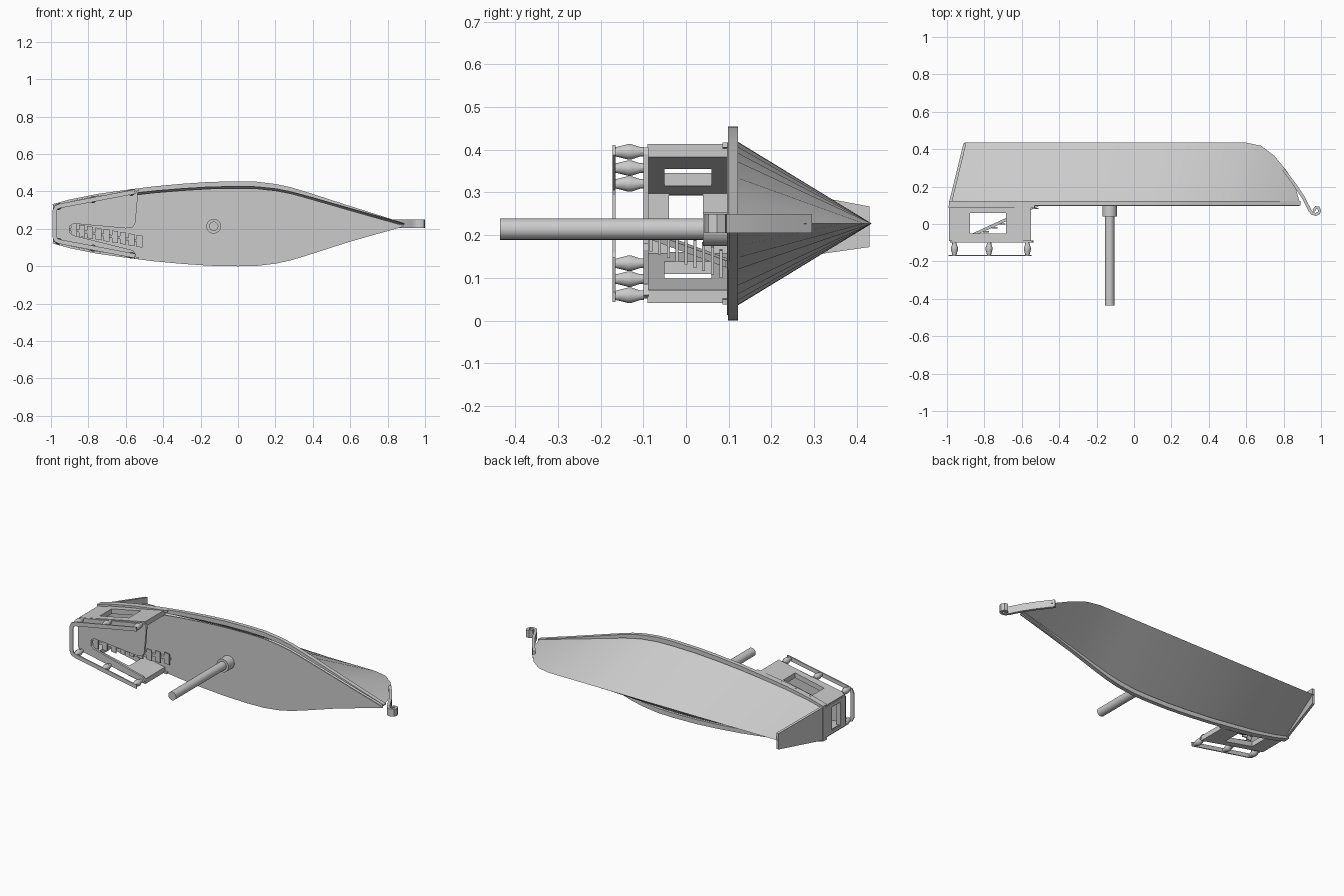
import bpy, bmesh, math
from mathutils import Vector

if "Cube" in bpy.data.objects:
    bpy.data.objects.remove(bpy.data.objects["Cube"])

ZC = 0.227  # centre plane of the ship, which lies on its side (deck faces -y)


def finish(name, verts, faces, smooth=None):
    bm = bmesh.new()
    vs = [bm.verts.new(v) for v in verts]
    for f in faces:
        bm.faces.new([vs[i] for i in f])
    bmesh.ops.remove_doubles(bm, verts=bm.verts[:], dist=1e-5)
    bmesh.ops.recalc_face_normals(bm, faces=bm.faces[:])
    me = bpy.data.meshes.new(name)
    bm.to_mesh(me)
    bm.free()
    ob = bpy.data.objects.new(name, me)
    bpy.context.collection.objects.link(ob)
    if smooth:
        bpy.ops.object.select_all(action='DESELECT')
        ob.select_set(True)
        bpy.context.view_layer.objects.active = ob
        bpy.ops.object.shade_smooth_by_angle(angle=math.radians(smooth))
    return ob


def prism(name, pts, a, b, plane='xz', smooth=None):
    """Extrude a polygon: xz profile along y, or xy profile along z."""
    put = (lambda p, d: (p[0], d, p[1])) if plane == 'xz' else (lambda p, d: (p[0], p[1], d))
    n = len(pts)
    verts = [put(p, a) for p in pts] + [put(p, b) for p in pts]
    faces = [list(range(n)), list(range(n, 2 * n))]
    faces += [(i, (i + 1) % n, n + (i + 1) % n, n + i) for i in range(n)]
    return finish(name, verts, faces, smooth)


def band(name, path, half, a, b, plane='xz', smooth=None):
    """Strip of constant width following an open path."""
    put = (lambda p, d: (p[0], d, p[1])) if plane == 'xz' else (lambda p, d: (p[0], p[1], d))
    P = [Vector(p) for p in path]
    n, verts, faces = len(P), [], []
    for i, p in enumerate(P):
        t = (P[min(i + 1, n - 1)] - P[max(i - 1, 0)]).normalized()
        o = Vector((-t.y, t.x)) * half
        verts += [put(p + o, a), put(p - o, a), put(p - o, b), put(p + o, b)]
    for i in range(n - 1):
        for k in range(4):
            m = (k + 1) % 4
            faces.append((4 * i + k, 4 * i + m, 4 * i + 4 + m, 4 * i + 4 + k))
    faces += [(0, 1, 2, 3), tuple(4 * n - 4 + k for k in range(4))]
    return finish(name, verts, faces, smooth)


def lathe(name, x, z, prof, n, smooth=35):
    """Turned part with its axis along y."""
    verts, faces = [], []
    for y, r in prof:
        verts += [(x + r * math.cos(2 * math.pi * k / n), y,
                   z + r * math.sin(2 * math.pi * k / n)) for k in range(n)]
    for i in range(len(prof) - 1):
        faces += [(i * n + k, i * n + (k + 1) % n, (i + 1) * n + (k + 1) % n, (i + 1) * n + k)
                  for k in range(n)]
    faces += [list(range(n)), list(range(len(verts) - n, len(verts)))]
    return finish(name, verts, faces, smooth)


def window_wall(name, p0, p1, inward, thick, y0, y1, u0, u1, w0, w1):
    """Wall between two plan points with a rectangular window."""
    p0, p1 = Vector(p0), Vector(p1)
    off = Vector(inward) * thick
    verts = []
    for d in (Vector((0, 0)), off):
        for u, y in [(0, y0), (1, y0), (1, y1), (0, y1), (u0, w0), (u1, w0), (u1, w1), (u0, w1)]:
            q = p0.lerp(p1, u) + d
            verts.append((q.x, y, q.y))
    faces = []
    for k in range(4):
        m = (k + 1) % 4
        faces += [(k, m, 4 + m, 4 + k), (8 + k, 8 + m, 12 + m, 12 + k),
                  (k, m, 8 + m, 8 + k), (4 + k, 4 + m, 12 + m, 12 + k)]
    return finish(name, verts, faces)


# Half-width of the gunwale along the ship
HALF = [(-0.99, .105), (-0.9, .13), (-0.75, .16), (-0.6, .181), (-0.45, .2), (-0.3, .214),
        (-0.15, .224), (0, .227), (0.1, .225), (0.2, .213), (0.28, .196), (0.36, .172),
        (0.5, .127), (0.6, .095), (0.7, .063), (0.78, .038), (0.85, .016), (0.89, .004)]


def outline(s, shift=0.0):
    up = [(x * (1 if s > .99 else .993), ZC + shift + w * s) for x, w in HALF]
    dn = [(x * (1 if s > .99 else .993), ZC + shift - w * s) for x, w in HALF]
    return up + dn[::-1]


# Hull: V-section loft from gunwale to keel
bow_keel = [(.60, .435), (.68, .418), (.75, .365), (.82, .28), (.865, .19), (.888, .11)]
nb = len(HALF) - len(bow_keel)
keel = [(-0.905 + (x + .99) / (HALF[nb][0] + .99) * 1.505, .435) for x, _ in HALF[:nb]] + bow_keel
verts, faces = [], []
for (x, w), (kx, ky) in zip(HALF, keel):
    verts += [(x * .993, .108, ZC + .88 * w), (kx, ky, ZC), (x * .993, .108, ZC - .88 * w)]
for i in range(len(HALF) - 1):
    a, b = 3 * i, 3 * i + 3
    faces += [(a, b, b + 1, a + 1), (a + 1, b + 1, b + 2, a + 2)]
faces.append((0, 1, 2))
finish('hull', verts, faces, 30)

# Transom plate at the stern
verts = []
for dx in (0, .015):
    verts += [(-0.99 + dx, .11, ZC + .1), (-0.99 + dx, .11, ZC - .1),
              (-0.912 + dx, .43, ZC - .055), (-0.912 + dx, .43, ZC + .04)]
finish('transom', verts, [(0, 1, 2, 3), (4, 5, 6, 7)] +
       [(k, (k + 1) % 4, 4 + (k + 1) % 4, 4 + k) for k in range(4)])

# Gunwale ring around the deck
o, i_ = outline(1.0), outline(.88)
n = len(o)
loops = [(o, .098), (o, .122), (i_, .122), (i_, .098)]
verts = [(x, y, z) for L, y in loops for x, z in L]
faces = [(a * n + k, a * n + (k + 1) % n, (a + 1) % 4 * n + (k + 1) % n, (a + 1) % 4 * n + k)
         for a in range(4) for k in range(n)]
finish('gunwale', verts, faces, 30)

# Deck, set slightly toward one side
prism('deck', outline(.89, -.012), .096, .102)

# Stern trim strips on the gunwale
for side, s in (('upper', 1), ('lower', -1)):
    band(side + '_stern_trim', [(x, ZC + s * (w - .006)) for x, w in HALF[:4]] + [(-.53, ZC + s * .184)],
         .006, .086, .1)

# Mast and collar
lathe('mast', -.13, .214, [(-.435, .025), (.098, .025)], 24)
lathe('mast_collar', -.13, .214, [(.04, .039), (.098, .039)], 24)

# Curled prow
band('prow_scroll', [(.80, .29), (.86, .21), (.905, .142), (.933, .088), (.941, .072), (.954, .056),
                     (.972, .051), (.988, .058), (.992, .072), (.986, .086), (.972, .088),
                     (.963, .078), (.968, .069)], .008, .205, .249, 'xy', 40)

# Cabin side walls, stern wall and roof
for side, s in (('upper', 1), ('lower', -1)):
    window_wall(side + '_cabin_wall', (-.985, ZC + s * .096), (-.55, ZC + s * .186), (0, -s), .03,
                -.09, .1, .25, .69, -.05, .06)
window_wall('stern_wall', (-.99, ZC - .09), (-.99, ZC + .09), (1, 0), .025,
            -.09, .1, .1, .88, -.04, .04)
prism('cabin_roof', [(-.96, .328), (-.545, .405), (-.536, .39), (-.54, .32), (-.55, .225), (-.565, .207),
                     (-.6, .203), (-.88, .228), (-.9, .215), (-.9, .18), (-.88, .165), (-.56, .085),
                     (-.545, .06), (-.555, .052), (-.96, .13), (-.985, .15), (-.985, .308)], -.1, -.088)

# Stairs through the roof notch
for k in range(9):
    t = k / 8
    x, y, z = -.878 + .352 * t, -.083 + .165 * t, .196 - .062 * t
    prism(f'stair_tread_{k + 1}', [(x - .016, z - .03), (x + .016, z - .034),
                                   (x + .016, z + .03), (x - .016, z + .034)], y - .003, y + .004)
verts = [(x, y + dy, z + dz) for x, y, z in ((-.9, -.085, .198), (-.51, .094, .132))
         for dy, dz in ((0, -.008), (0, .008), (.018, .008), (.018, -.008))]
finish('stair_stringer', verts, [(0, 1, 2, 3), (4, 5, 6, 7)] +
       [(k, (k + 1) % 4, 4 + (k + 1) % 4, 4 + k) for k in range(4)])

# Balusters and U-shaped handrail on the roof
prof = [(-.168, .011), (-.158, .013), (-.136, .019), (-.128, .019), (-.108, .012), (-.098, .012)]
for side, s in (('upper', 1), ('lower', -1)):
    for j, (x, d) in enumerate([(-.96, .093), (-.775, .13), (-.57, .168)]):
        lathe(f'{side}_baluster_{j + 1}', x, ZC + s * d, prof, 10)
band('handrail', [(-.55, ZC - .172), (-.95, ZC - .096), (-.972, ZC - .088), (-.981, ZC - .068),
                  (-.981, ZC + .068), (-.972, ZC + .088), (-.95, ZC + .096), (-.55, ZC + .172)],
     .012, -.172, -.165)
